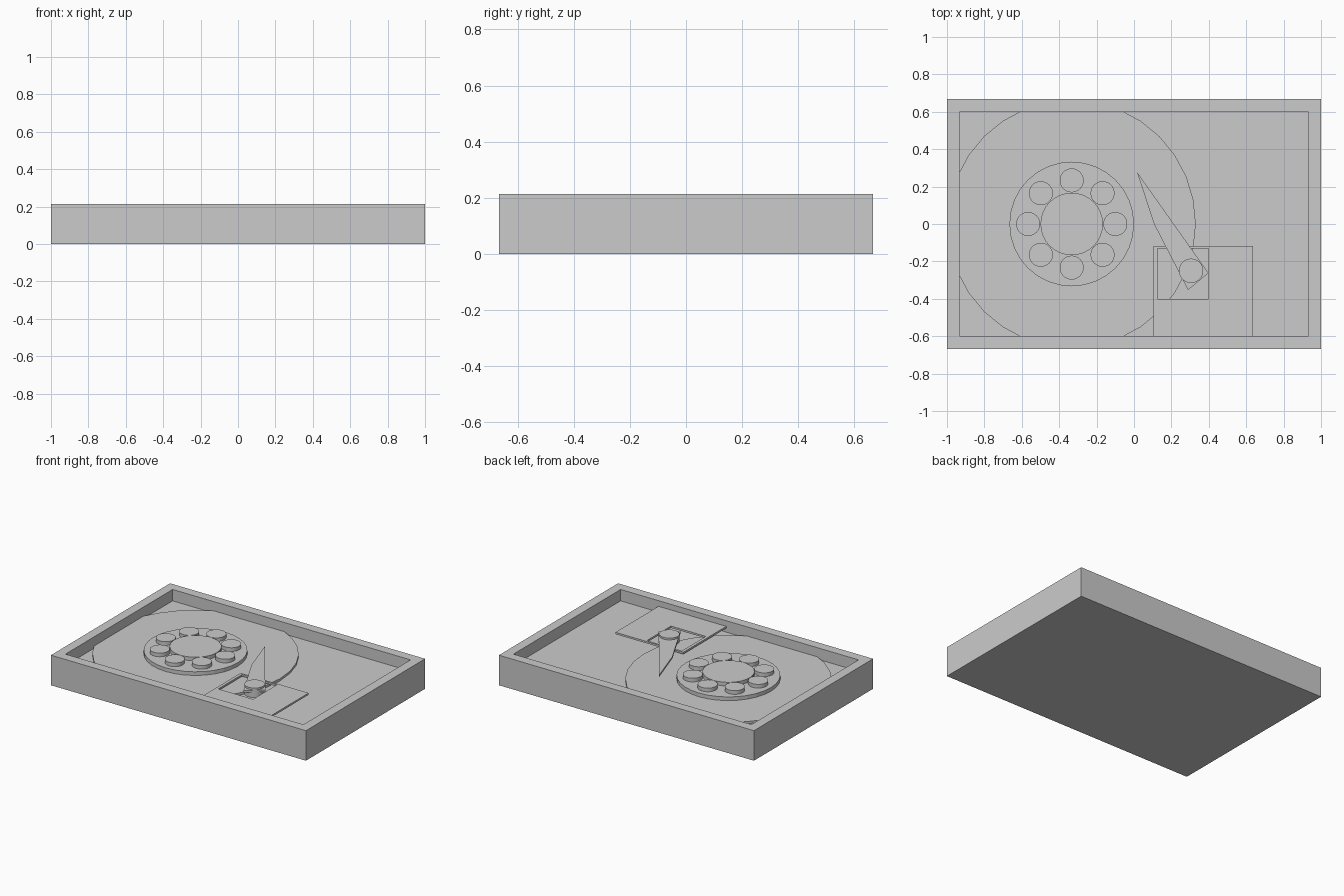
import bpy, bmesh
from math import cos, sin, pi

if "Cube" in bpy.data.objects:
    bpy.data.objects.remove(bpy.data.objects["Cube"])


def loft(name, rings, closed=False):
    """Skin equal-length rings of 3D points; cap both ends unless closed."""
    bm = bmesh.new()
    loops = [[bm.verts.new(p) for p in ring] for ring in rings]
    pairs = list(zip(loops, loops[1:]))
    if closed:
        pairs.append((loops[-1], loops[0]))
    else:
        bm.faces.new(loops[0])
        bm.faces.new(loops[-1])
    for a, b in pairs:
        for i in range(len(a)):
            j = (i + 1) % len(a)
            bm.faces.new((a[i], a[j], b[j], b[i]))
    bmesh.ops.recalc_face_normals(bm, faces=bm.faces)
    mesh = bpy.data.meshes.new(name)
    bm.to_mesh(mesh)
    bm.free()
    obj = bpy.data.objects.new(name, mesh)
    bpy.context.collection.objects.link(obj)
    return obj


def at(points, z):
    return [(x, y, z) for x, y in points]


def rect(x0, x1, y0, y1):
    return [(x0, y0), (x1, y0), (x1, y1), (x0, y1)]


def circle(x, y, r, n=32):
    return [(x + r * cos(2 * pi * i / n), y + r * sin(2 * pi * i / n)) for i in range(n)]


def prism(name, points, z0, z1):
    return loft(name, [at(points, z0), at(points, z1)])


# Open-topped case
FLOOR, TOP = 0.132, 0.213
outer = rect(-1, 1, -0.667, 0.667)
inner = rect(-0.933, 0.933, -0.6, 0.6)
loft("case", [at(outer, 0), at(outer, TOP), at(inner, TOP), at(inner, FLOOR)])

# Disc, its edge let into the case walls, with the stepped hub
CX = -0.333
prism("disc", circle(CX, 0, 0.663), FLOOR - 0.01, 0.148)
prism("hub_clamp", circle(CX, 0, 0.333), 0.14, 0.174)
prism("hub_cap", circle(CX, 0, 0.167), 0.17, 0.2)

# Ring of eight screws
for i in range(8):
    a = i * pi / 4
    prism(f"hub_screw_{i + 1}", circle(CX + 0.233 * cos(a), 0.233 * sin(a), 0.064), 0.17, 0.2)

# Actuator cover plate with a rectangular window
plate = rect(0.104, 0.636, -0.61, -0.118)
window = rect(0.125, 0.398, -0.4, -0.132)
loft("actuator_plate", [at(plate, 0.16), at(plate, 0.173),
                        at(window, 0.173), at(window, 0.16)], closed=True)

# Pointed arm and its pivot
arm = [(0.016, 0.278), (0.107, 0.0), (0.289, -0.353), (0.398, -0.262)]
prism("arm", arm, 0.173, 0.187)
prism("arm_pivot", circle(0.305, -0.25, 0.065), FLOOR - 0.01, 0.2)
